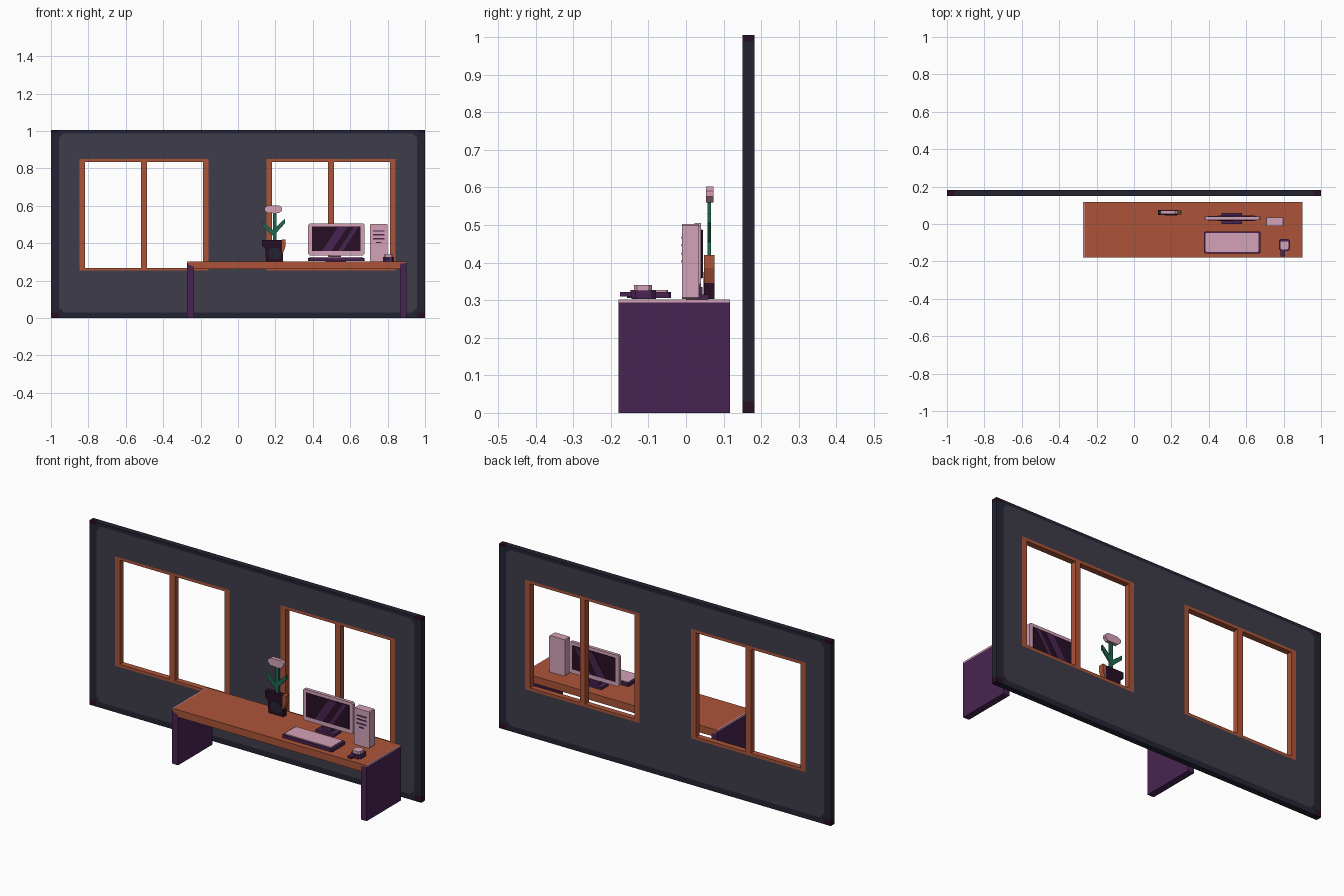
import bpy, bmesh, math
from mathutils import Matrix

if "Cube" in bpy.data.objects:
    bpy.data.objects.remove(bpy.data.objects["Cube"])


def material(name, rgb):
    m = bpy.data.materials.new(name)
    lin = [((c / 255 + 0.055) / 1.055) ** 2.4 for c in rgb]
    m.diffuse_color = (*lin, 1)
    m.use_nodes = True
    m.node_tree.nodes["Principled BSDF"].inputs["Base Color"].default_value = m.diffuse_color
    return m


WALL = material("slate_wall", (62, 60, 74))
NAVY = material("dark_navy", (35, 36, 52))
DARK = material("dark_plum", (40, 14, 36))
ORANGE = material("burnt_orange", (172, 84, 56))
PURPLE = material("purple", (73, 36, 82))
PINK = material("dusty_pink", (212, 162, 184))
GREEN = material("leaf_green", (32, 104, 82))


def rect(x0, x1, z0, z1, c=0):
    """Rectangle outline with optional chamfered corners."""
    if not c:
        return [(x0, z0), (x1, z0), (x1, z1), (x0, z1)]
    return [(x0 + c, z0), (x1 - c, z0), (x1, z0 + c), (x1, z1 - c),
            (x1 - c, z1), (x0 + c, z1), (x0, z1 - c), (x0, z0 + c)]


def slab(name, outlines, y0, y1, mat, sides=None, from_top=False):
    """Extrude outlines (first solid, rest holes) from y0 to y1, or in z from the top view."""
    cu = bpy.data.curves.new(name, 'CURVE')
    cu.dimensions = '2D'
    cu.fill_mode = 'BOTH'
    cu.extrude = (y1 - y0) / 2
    for pts in outlines:
        sp = cu.splines.new('POLY')
        sp.points.add(len(pts) - 1)
        for p, (x, z) in zip(sp.points, pts):
            p.co = (x, z, 0, 1)
        sp.use_cyclic_u = True
    tmp = bpy.data.objects.new(name + "_curve", cu)
    bpy.context.collection.objects.link(tmp)
    dg = bpy.context.evaluated_depsgraph_get()
    me = bpy.data.meshes.new_from_object(tmp.evaluated_get(dg))
    bpy.data.objects.remove(tmp)
    mid = (y0 + y1) / 2
    if from_top:
        me.transform(Matrix.Translation((0, 0, mid)))
    else:
        me.transform(Matrix.Translation((0, mid, 0)) @ Matrix.Rotation(math.pi / 2, 4, 'X'))
    bm = bmesh.new()
    bm.from_mesh(me)
    bmesh.ops.remove_doubles(bm, verts=bm.verts, dist=1e-5)
    bmesh.ops.recalc_face_normals(bm, faces=bm.faces)
    bm.normal_update()
    # faces around the outline may take a second colour
    for f in bm.faces:
        f.smooth = False
        n = f.normal.z if from_top else f.normal.y
        f.material_index = 1 if sides and abs(n) < 0.5 else 0
    bm.to_mesh(me)
    bm.free()
    me.materials.clear()
    me.materials.append(mat)
    if sides:
        me.materials.append(sides)
    ob = bpy.data.objects.new(name, me)
    bpy.context.collection.objects.link(ob)
    return ob


# wall with two window openings, dark border and corner blocks
WY0, WY1 = 0.15, 0.182
windows = [(-0.847, -0.157), (0.152, 0.842)]
panel = rect(-0.958, 0.958, 0.03, 0.987, 0.025)
slab("wall_panel", [panel] + [rect(a, b, 0.253, 0.85) for a, b in windows], WY0, WY1, WALL)
border = [(-0.96, 0), (0.96, 0), (0.96, 0.03), (1, 0.03), (1, 0.988), (0.96, 0.988), (0.96, 1.005),
          (-0.96, 1.005), (-0.96, 0.988), (-1, 0.988), (-1, 0.03), (-0.96, 0.03)]
slab("wall_border", [border, panel], WY0, WY1, NAVY)
for s in (-1, 1):
    x0, x1 = sorted((s * 0.96, s))
    slab("wall_corner_low", [rect(x0, x1, 0, 0.03)], WY0, WY1, DARK)
    slab("wall_corner_high", [rect(x0, x1, 0.988, 1.005)], WY0, WY1, DARK)

# window frames, each with a centre mullion
for a, b in windows:
    m = (a + b) / 2
    slab("window_frame", [rect(a, b, 0.253, 0.85), rect(a + 0.03, m - 0.016, 0.268, 0.835),
                          rect(m + 0.016, b - 0.03, 0.268, 0.835)], WY0, WY1, ORANGE)

# desk top and side panel legs
DY0, DY1 = -0.18, 0.117
slab("desk_top", [[(-0.235, 0.262), (0.866, 0.262), (0.866, 0.29), (0.897, 0.294), (0.897, 0.302),
                   (-0.265, 0.302), (-0.265, 0.285), (-0.235, 0.275)]], DY0, DY1, ORANGE)
slab("right_leg", [[(0.866, 0.03), (0.902, 0.03), (0.902, 0.294), (0.897, 0.294), (0.866, 0.29)]],
     DY0, DY1, PURPLE)
slab("left_leg", [[(-0.272, 0.03), (-0.235, 0.03), (-0.235, 0.275), (-0.265, 0.285),
                   (-0.265, 0.294), (-0.272, 0.294)]], DY0, DY1, PURPLE)
for x0, x1 in ((-0.272, -0.235), (0.866, 0.902)):
    slab("leg_foot", [rect(x0, x1, 0, 0.03)], DY0, DY1, PURPLE, NAVY)
for x0, x1 in ((-0.272, -0.265), (0.897, 0.902)):
    slab("desk_edge_strip", [rect(x0, x1, 0.294, 0.302)], DY0, DY1, PINK)

# monitor: pink bezel, dark screen with streaks on both faces, stand
slab("monitor_case", [rect(0.375, 0.677, 0.335, 0.505, 0.008)], 0.022, 0.04, PINK, PURPLE)
for y0, y1, side in ((0.019, 0.022, -1), (0.04, 0.043, 1)):
    slab("screen", [rect(0.396, 0.656, 0.358, 0.488)], y0, y1, DARK)
    ya, yb = (y0 - 0.002, y0) if side < 0 else (y1, y1 + 0.002)
    for x, w in ((0.45, 0.05), (0.535, 0.025)):
        slab("screen_streak", [[(x, 0.359), (x + w, 0.359), (x + w + 0.085, 0.487), (x + 0.085, 0.487)]],
             ya, yb, PURPLE)
slab("monitor_neck", [rect(0.495, 0.55, 0.314, 0.335)], 0.018, 0.044, PURPLE)
slab("monitor_foot", [rect(0.468, 0.578, 0.302, 0.315)], 0.0, 0.06, PURPLE)

# computer tower with slots
slab("tower", [rect(0.705, 0.8, 0.303, 0.502, 0.004)], -0.01, 0.035, PINK, PURPLE)
for z, w in ((0.462, 0.06), (0.442, 0.06), (0.42, 0.06), (0.4, 0.03)):
    slab("tower_slot", [rect(0.7525 - w / 2, 0.7525 + w / 2, z, z + 0.007)], -0.0115, -0.01, PURPLE)

# keyboard with pink key plate
slab("keyboard", [rect(0.375, 0.677, -0.157, -0.04, 0.005)], 0.306, 0.322, PURPLE, from_top=True)
slab("key_plate", [rect(0.383, 0.665, -0.149, -0.048, 0.004)], 0.322, 0.327, PINK, from_top=True)

# mouse
slab("mouse_base", [rect(0.775, 0.835, -0.145, -0.08, 0.01)], 0.303, 0.325, PURPLE, from_top=True)
slab("mouse_top", [rect(0.781, 0.829, -0.138, -0.09, 0.008)], 0.325, 0.34, PINK, from_top=True)
slab("mouse_cord", [rect(0.783, 0.806, -0.175, -0.145)], 0.31, 0.322, PURPLE, from_top=True)

# flat plant pot
PY0, PY1 = 0.048, 0.076
slab("pot", [[(0.15, 0.303), (0.24, 0.303), (0.24, 0.345), (0.235, 0.345), (0.235, 0.418), (0.128, 0.418),
              (0.128, 0.385), (0.145, 0.375)]], PY0, PY1, DARK)
slab("pot_side", [[(0.235, 0.345), (0.24, 0.345), (0.255, 0.385), (0.255, 0.42), (0.235, 0.42)]],
     PY0, PY1, ORANGE)
slab("pot_medallion", [rect(0.165, 0.23, 0.315, 0.375, 0.018)], PY0 - 0.002, PY0, NAVY)

# stem, leaves and flower
slab("stem", [rect(0.186, 0.205, 0.418, 0.568)], 0.057, 0.067, GREEN)
slab("left_leaf", [[(0.186, 0.44), (0.186, 0.47), (0.13, 0.515), (0.13, 0.49)]], 0.057, 0.067, GREEN)
slab("right_leaf", [[(0.205, 0.455), (0.25, 0.505), (0.25, 0.53), (0.205, 0.488)]], 0.057, 0.067, GREEN)
slab("flower", [[(0.16, 0.56), (0.22, 0.56), (0.236, 0.575), (0.236, 0.59), (0.22, 0.602), (0.16, 0.602),
                 (0.142, 0.59), (0.142, 0.575)]], 0.053, 0.073, PINK)
